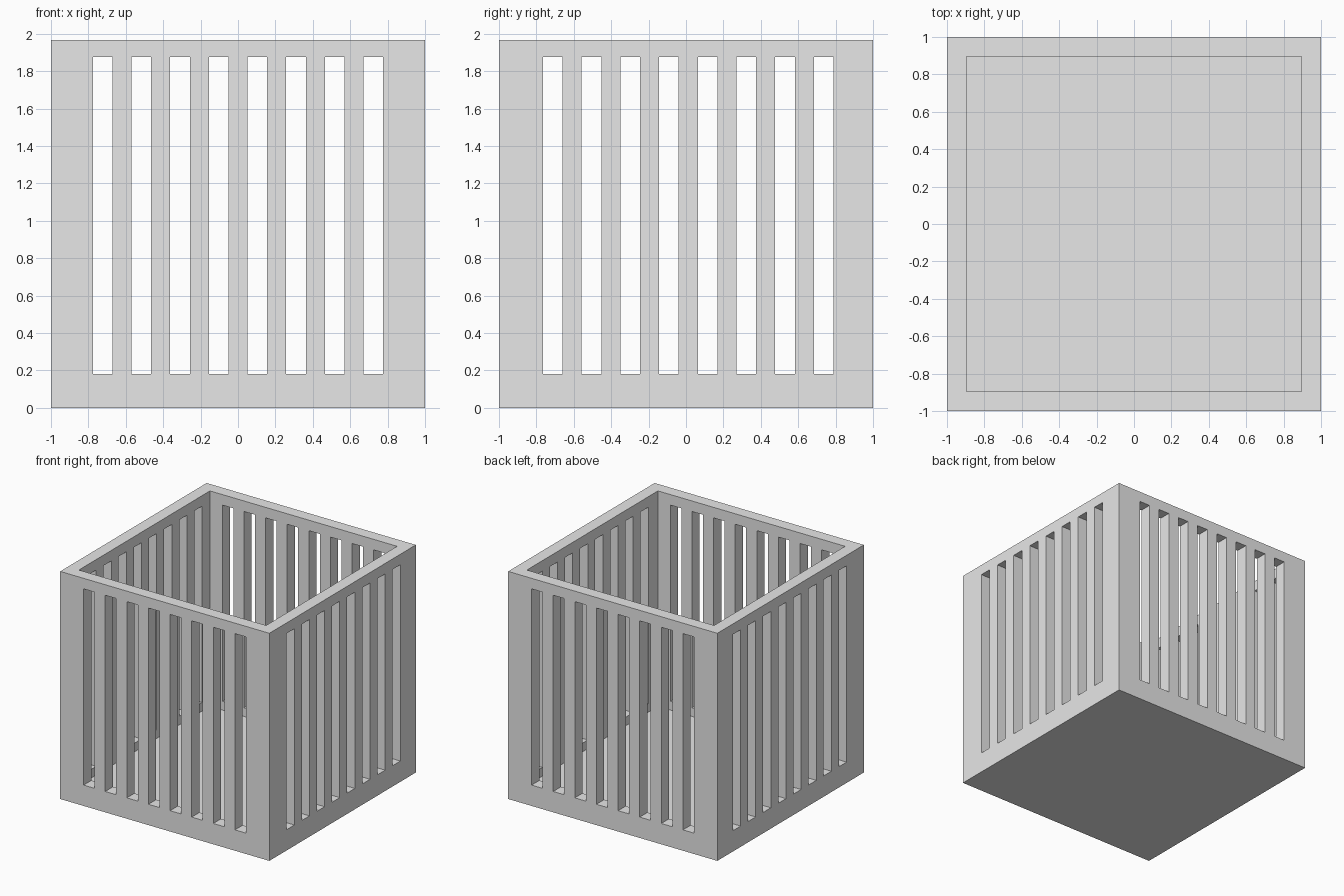
import bpy
import bmesh
from mathutils import Matrix, Vector

default_cube = bpy.data.objects.get("Cube")
if default_cube:
    bpy.data.objects.remove(default_cube, do_unlink=True)

HEIGHT = 1.967
WALL = 0.105
SLOT_WIDTH = 0.105
SLOT_PITCH = 0.2068
SLOT_COUNT = 8
SLOT_BOTTOM, SLOT_TOP = 0.18, 1.876
SIDE_SHIFT = 0.012   # side slots sit slightly towards the back

grey = bpy.data.materials.new("light grey")
grey.use_nodes = True
grey.diffuse_color = (0.8, 0.8, 0.8, 1)
grey.node_tree.nodes["Principled BSDF"].inputs["Base Color"].default_value = (0.8, 0.8, 0.8, 1)


def boxes(name, bounds):
    """One object made of boxes, each given by its low and high corner."""
    bm = bmesh.new()
    for low, high in bounds:
        low, high = Vector(low), Vector(high)
        place = Matrix.Translation((low + high) / 2) @ Matrix.Diagonal((*(high - low), 1))
        bmesh.ops.create_cube(bm, size=1, matrix=place)
    mesh = bpy.data.meshes.new(name)
    bm.to_mesh(mesh)
    bm.free()
    mesh.materials.append(grey)
    obj = bpy.data.objects.new(name, mesh)
    bpy.context.collection.objects.link(obj)
    return obj


# Solid body, then the open cavity and the two rows of through slots
crate = boxes("slatted_crate", [((-1, -1, 0), (1, 1, HEIGHT))])
inner = 1 - WALL
cavity = boxes("cavity_cutter", [((-inner, -inner, WALL), (inner, inner, HEIGHT + 1))])

front_slots, side_slots = [], []
for i in range(SLOT_COUNT):
    centre = (i - (SLOT_COUNT - 1) / 2) * SLOT_PITCH
    a, b = centre - SLOT_WIDTH / 2, centre + SLOT_WIDTH / 2
    front_slots.append(((a, -2, SLOT_BOTTOM), (b, 2, SLOT_TOP)))
    side_slots.append(((-2, a + SIDE_SHIFT, SLOT_BOTTOM), (2, b + SIDE_SHIFT, SLOT_TOP)))

cutters = [cavity,
           boxes("front_slot_cutter", front_slots),
           boxes("side_slot_cutter", side_slots)]
for cutter in cutters:
    cutter.hide_render = True
    cut = crate.modifiers.new(cutter.name, "BOOLEAN")
    cut.operation = "DIFFERENCE"
    cut.solver = "EXACT"
    cut.object = cutter

# Bake the cuts and drop the cutters
bpy.context.view_layer.update()
evaluated = crate.evaluated_get(bpy.context.evaluated_depsgraph_get())
baked = bpy.data.meshes.new_from_object(evaluated)
crate.modifiers.clear()
crate.data = baked
baked.name = "slatted_crate"
for cutter in cutters:
    bpy.data.objects.remove(cutter, do_unlink=True)
